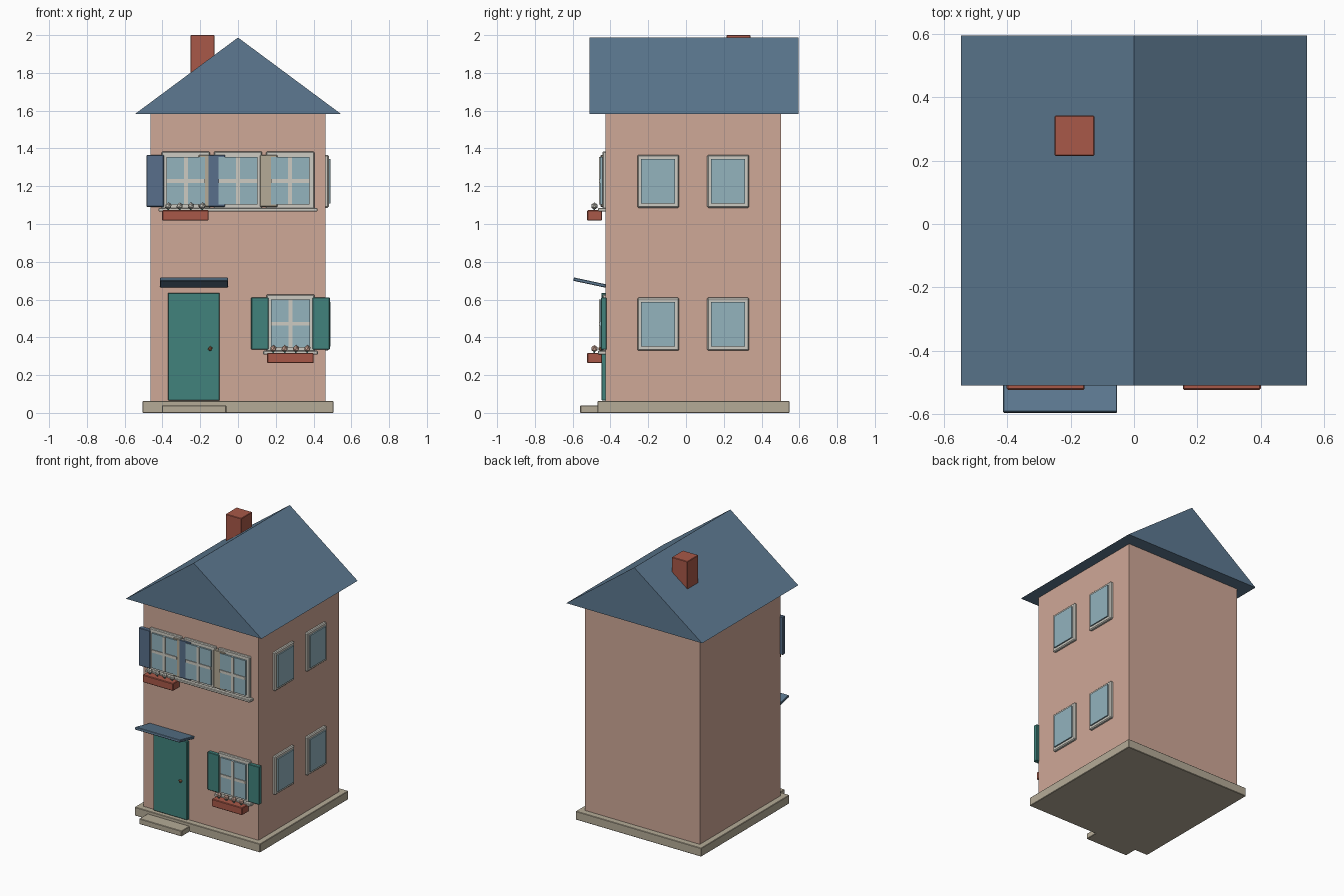
import bpy, bmesh, math

if "Cube" in bpy.data.objects:
    bpy.data.objects.remove(bpy.data.objects["Cube"])


def material(name, r, g, b):
    m = bpy.data.materials.new(name)
    lin = [((c / 255 + 0.055) / 1.055) ** 2.4 for c in (r, g, b)]
    m.diffuse_color = (*lin, 1)
    m.use_nodes = True
    m.node_tree.nodes["Principled BSDF"].inputs["Base Color"].default_value = m.diffuse_color
    return m


WALL = material("pink plaster", 207, 168, 151)
STONE = material("tan stone", 181, 171, 151)
ROOF = material("slate blue", 93, 121, 145)
BRICK = material("brick red", 168, 88, 72)
TEAL = material("teal paint", 65, 130, 124)
TRIM = material("pale trim", 205, 203, 194)
GLASS = material("window glass", 147, 179, 190)
BRONZE = material("bronze", 150, 105, 75)
BLUE = material("shutter blue", 88, 111, 139)


def finish(name, bm, mat, bevel=0):
    me = bpy.data.meshes.new(name)
    bmesh.ops.recalc_face_normals(bm, faces=bm.faces)
    bm.to_mesh(me)
    bm.free()
    ob = bpy.data.objects.new(name, me)
    bpy.context.collection.objects.link(ob)
    me.materials.append(mat)
    if bevel:
        mod = ob.modifiers.new("soft edge", 'BEVEL')
        mod.width = bevel
        mod.segments = 1
    return ob


def box(name, x, y, z, mat, bevel=0):
    """Box from (min, max) ranges."""
    bm = bmesh.new()
    bmesh.ops.create_cube(bm, size=1)
    for v in bm.verts:
        v.co = [lo + (c + 0.5) * (hi - lo) for c, (lo, hi) in zip(v.co, (x, y, z))]
    return finish(name, bm, mat, bevel)


def ball(name, pos, r, mat):
    bm = bmesh.new()
    bmesh.ops.create_icosphere(bm, subdivisions=1, radius=r)
    bmesh.ops.translate(bm, verts=bm.verts, vec=pos)
    return finish(name, bm, mat)


FRONT = -0.425   # front wall plane

# Main masses
box("foundation", (-0.505, 0.505), (-0.468, 0.547), (0, 0.062), STONE, 0.003)
box("front_step", (-0.402, -0.062), (-0.56, -0.46), (0, 0.04), STONE, 0.003)
box("walls", (-0.463, 0.463), (FRONT, 0.502), (0.062, 1.585), WALL)
box("chimney", (-0.251, -0.125), (0.215, 0.342), (1.65, 2.0), BRICK, 0.003)

# Gabled roof prism with the ridge along y
bm = bmesh.new()
ends = [[bm.verts.new((x, y, z)) for x, z in ((-0.546, 1.582), (0.546, 1.582), (0, 1.987))]
        for y in (-0.51, 0.595)]
for tri in ends:
    bm.faces.new(tri)
for i in range(3):
    j = (i + 1) % 3
    bm.faces.new((ends[0][i], ends[0][j], ends[1][j], ends[1][i]))
finish("roof", bm, ROOF)

# Door, knob and tilted canopy
box("door", (-0.37, -0.097), (-0.447, -0.42), (0.066, 0.636), TEAL, 0.003)
ball("door_knob", (-0.147, -0.452, 0.34), 0.013, BRONZE)
canopy = box("canopy", (-0.18, 0.18), (-0.087, 0.087), (-0.009, 0.009), ROOF, 0.003)
canopy.location = (-0.233, -0.51, 0.69)
canopy.rotation_euler.x = -0.21


def front_window(tag, cx, z, shutter=None):
    """Window whose frame bottom is at z."""
    box(tag + "_frame", (cx - 0.128, cx + 0.128), (-0.443, FRONT + 0.01), (z, z + 0.302), TRIM, 0.005)
    box(tag + "_glass", (cx - 0.102, cx + 0.102), (-0.455, -0.435), (z + 0.022, z + 0.275), GLASS)
    box(tag + "_upright_bar", (cx - 0.01, cx + 0.01), (-0.461, -0.45), (z + 0.022, z + 0.275), TRIM)
    box(tag + "_cross_bar", (cx - 0.102, cx + 0.102), (-0.46, -0.45), (z + 0.137, z + 0.157), TRIM)
    box(tag + "_sill", (cx - 0.145, cx + 0.145), (-0.466, FRONT + 0.01), (z - 0.016, z + 0.004), TRIM, 0.004)
    if shutter:
        mat, front = shutter
        for side, s in (("left", -1), ("right", 1)):
            xs = sorted((cx + s * 0.117, cx + s * 0.208))
            box(f"{tag}_{side}_shutter", xs, (front, FRONT + 0.005), (z + 0.01, z + 0.285), mat, 0.003)


def flower_box(tag, cx, z, petal):
    box(tag + "_planter", (cx - 0.123, cx + 0.123), (-0.523, -0.444), (z, z + 0.055), BRICK, 0.004)
    for i in range(4):
        x = cx + (i - 1.5) * 0.06
        box(f"{tag}_stem_{i}", (x - 0.004, x + 0.004), (-0.489, -0.481), (z + 0.05, z + 0.07), TEAL)
        ball(f"{tag}_flower_{i}", (x, -0.485, z + 0.077), 0.019, petal)


# Front windows and flower boxes
front_window("upper_left_window", -0.276, 1.081, (BLUE, -0.4515))
front_window("upper_middle_window", 0, 1.081, (STONE, -0.450))
front_window("upper_right_window", 0.276, 1.081)
front_window("lower_window", 0.278, 0.325, (TEAL, -0.451))
flower_box("upper", -0.279, 1.018, TRIM)
flower_box("lower", 0.277, 0.263, WALL)

# Right side windows
for col, cy in (("front", -0.147), ("rear", 0.223)):
    for row, cz in (("lower", 0.47), ("upper", 1.226)):
        tag = f"{row}_{col}_side_window"
        box(tag + "_frame", (0.45, 0.481), (cy - 0.111, cy + 0.111), (cz - 0.14, cz + 0.14), TRIM, 0.006)
        box(tag + "_glass", (0.47, 0.49), (cy - 0.09, cy + 0.09), (cz - 0.118, cz + 0.118), GLASS)
